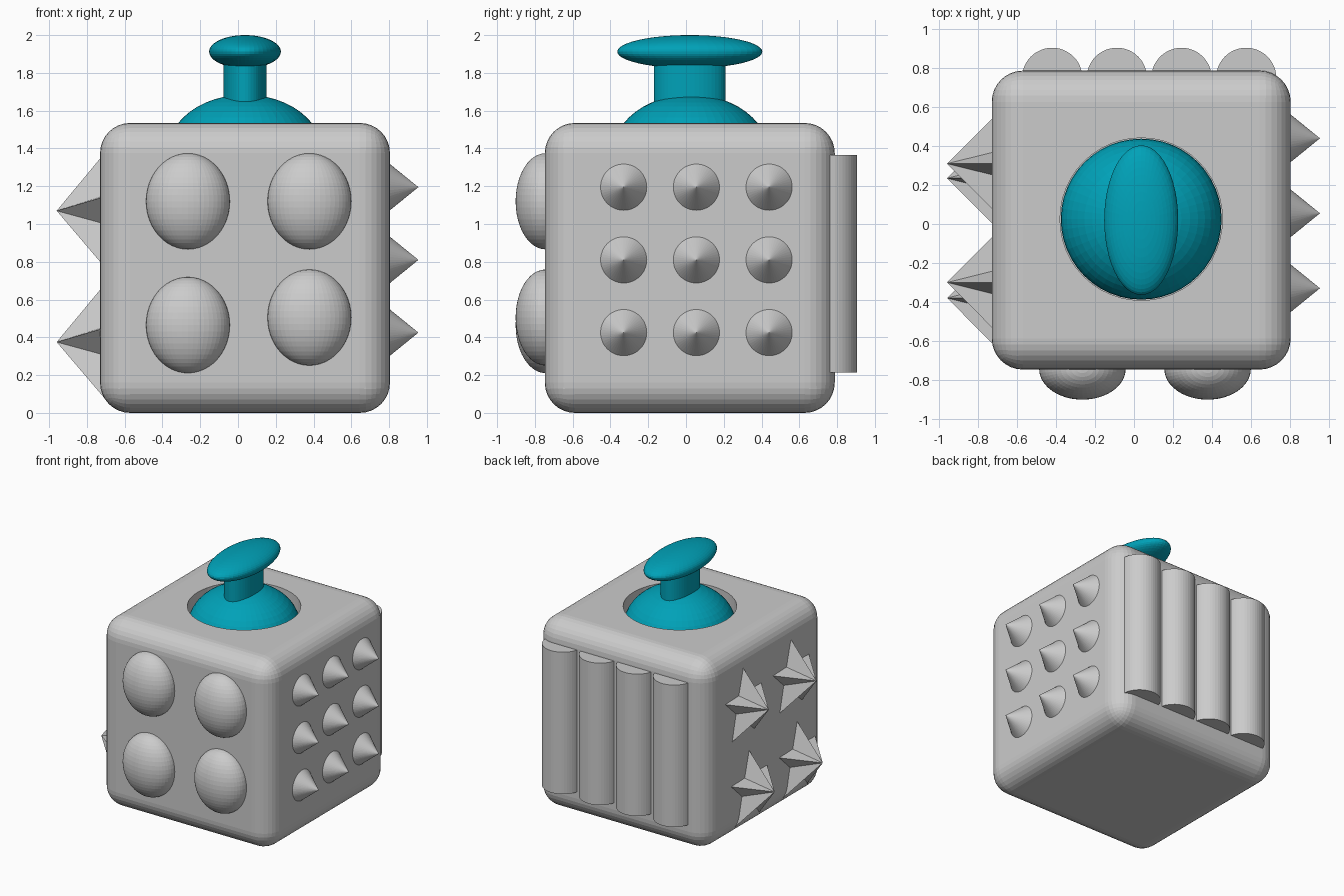
import bpy, bmesh, math
from mathutils import Matrix, Vector

if "Cube" in bpy.data.objects:
    bpy.data.objects.remove(bpy.data.objects["Cube"])

CX, CY = 0.037, 0.02          # centre of the cube body in plan
SIZE = 1.535

teal = bpy.data.materials.new("teal")
teal.diffuse_color = (0.0, 0.36, 0.48, 1)
teal.use_nodes = True
teal.node_tree.nodes["Principled BSDF"].inputs["Base Color"].default_value = teal.diffuse_color


def finish(name, bm, mat=None):
    bmesh.ops.recalc_face_normals(bm, faces=bm.faces)
    mesh = bpy.data.meshes.new(name)
    bm.to_mesh(mesh)
    bm.free()
    obj = bpy.data.objects.new(name, mesh)
    bpy.context.collection.objects.link(obj)
    if mat:
        mesh.materials.append(mat)
    return obj


def ellipsoid(name, loc, radii, mat=None):
    bm = bmesh.new()
    m = Matrix.Translation(loc) @ Matrix.Diagonal((*radii, 1))
    bmesh.ops.create_uvsphere(bm, u_segments=48, v_segments=24, radius=1, matrix=m)
    return finish(name, bm, mat)


def cylinder(name, loc, rx, ry, height, mat=None, tip=1.0, rot=None):
    bm = bmesh.new()
    m = Matrix.Translation(loc) @ (rot or Matrix()) @ Matrix.Diagonal((rx, ry, height, 1))
    bmesh.ops.create_cone(bm, cap_ends=True, segments=48, radius1=1, radius2=tip,
                          depth=1, matrix=m)
    return finish(name, bm, mat)


def star_spike(name, y, z):
    # five-pointed star base on the left face, rising to one apex
    bm = bmesh.new()
    ring = []
    for i in range(10):
        a = math.pi * i / 5
        k = 1.0 if i % 2 == 0 else 0.4
        ring.append(bm.verts.new((-0.69, y + 0.285 * k * math.sin(a),
                                  z - 0.03 + 0.355 * k * math.cos(a))))
    apex = bm.verts.new((-0.96, y, z))
    bm.faces.new(ring)
    for i in range(10):
        bm.faces.new((ring[i], ring[(i + 1) % 10], apex))
    return finish(name, bm)


# rounded cube body
bm = bmesh.new()
bmesh.ops.create_cube(bm, size=SIZE, matrix=Matrix.Translation((CX, CY, SIZE / 2)))
bmesh.ops.bevel(bm, geom=bm.edges[:], offset=0.16, segments=8, profile=0.5,
                affect='EDGES')
body = finish("cube_body", bm)

# round socket in the top
cutter = cylinder("socket_cutter", (CX, CY + 0.005, 1.5), 0.417, 0.417, 0.4)
cutter.hide_render = True
mod = body.modifiers.new("socket", 'BOOLEAN')
mod.operation = 'DIFFERENCE'
mod.solver = 'EXACT'
mod.object = cutter
bpy.context.view_layer.objects.active = body
bpy.ops.object.modifier_apply(modifier=mod.name)
bpy.data.objects.remove(cutter)

# joystick: dome, oval stem, oval cap
ellipsoid("joystick_dome", (CX, CY + 0.005, 1.375), (0.413, 0.413, 0.31), teal)
cylinder("joystick_stem", (CX, CY, 1.72), 0.115, 0.19, 0.32, teal)
ellipsoid("joystick_cap", (CX, CY, 1.9125), (0.19, 0.384, 0.0875), teal)

# front: four oval bumps
for i, (x, z) in enumerate([(-0.265, 1.12), (0.378, 1.12), (-0.265, 0.465), (0.378, 0.505)]):
    ellipsoid(f"front_bump_{i}", (x, -0.745, z), (0.222, 0.157, 0.254))

# right: three by three cones
to_right = Matrix.Rotation(math.pi / 2, 4, 'Y')
for i in range(3):
    for j in range(3):
        cylinder(f"side_cone_{i}{j}", (0.875, -0.33 + 0.385 * i, 0.425 + 0.385 * j),
                 0.13, 0.13, 0.16, tip=0.0, rot=to_right)

# back: four upright rollers
for i in range(4):
    cylinder(f"back_roller_{i}", (-0.42 + 0.332 * i, 0.75, 0.79), 0.155, 0.155, 1.15)

# left: four star-shaped spikes
for i, (y, z) in enumerate([(0.31, 1.07), (-0.30, 1.07), (0.235, 0.375), (-0.38, 0.375)]):
    star_spike(f"star_spike_{i}", y, z)
